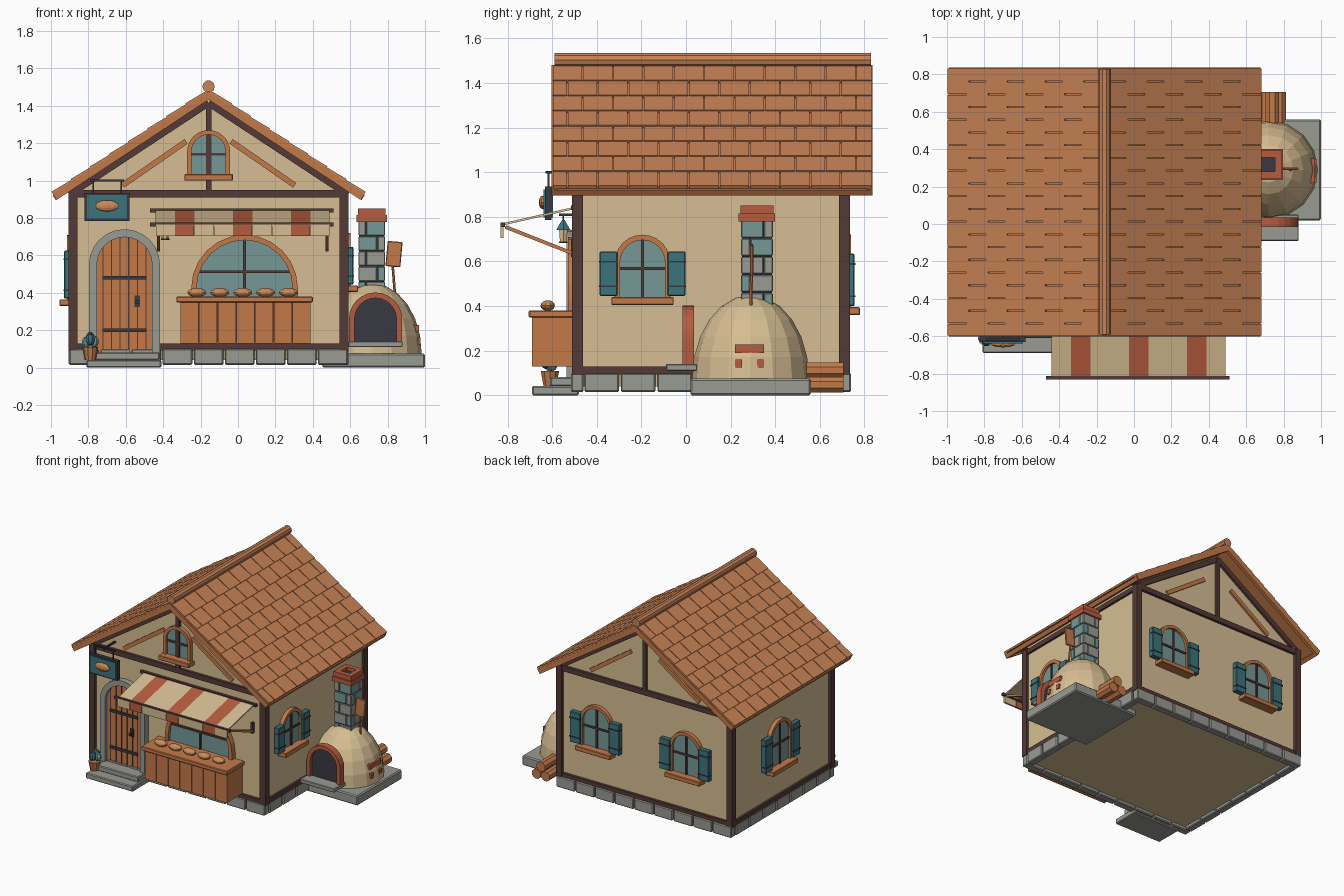
import bpy, bmesh, math
from mathutils import Matrix, Vector

if "Cube" in bpy.data.objects:
    bpy.data.objects.remove(bpy.data.objects["Cube"])

T = Matrix.Translation
I = Matrix.Identity(4)


def colour(name, r, g, b):
    m = bpy.data.materials.new(name)
    m.diffuse_color = [(c / 255 / 12.92 if c < 11 else ((c / 255 + .055) / 1.055) ** 2.4) for c in (r, g, b)] + [1]
    m.use_nodes = True
    m.node_tree.nodes["Principled BSDF"].inputs["Base Color"].default_value = m.diffuse_color
    return m


CREAM = colour("cream plaster", 214, 190, 147)
TIMBER = colour("dark timber", 82, 58, 53)
WOOD = colour("warm wood", 196, 122, 74)
TILE = colour("roof tile", 200, 130, 86)
BRICK = colour("red brick", 182, 92, 62)
STONE = colour("grey stone", 153, 155, 147)
TEAL = colour("teal paint", 60, 116, 124)
IRON = colour("dark iron", 56, 58, 64)
GLASS = colour("blue grey glass", 118, 152, 150)
BREAD = colour("baked bread", 204, 138, 88)


def make(name, bm, mat, M=I, bevel=0):
    bm.transform(M)
    bmesh.ops.recalc_face_normals(bm, faces=bm.faces)
    me = bpy.data.meshes.new(name)
    bm.to_mesh(me)
    bm.free()
    me.materials.append(mat)
    ob = bpy.data.objects.new(name, me)
    bpy.context.collection.objects.link(ob)
    if bevel:
        mod = ob.modifiers.new("bevel", 'BEVEL')
        mod.width, mod.segments = bevel, 1
    return ob


def boxes(name, mat, bounds, M=I, bevel=0):
    bm = bmesh.new()
    for x0, x1, y0, y1, z0, z1 in bounds:
        B = T(((x0 + x1) / 2, (y0 + y1) / 2, (z0 + z1) / 2)) @ Matrix.Diagonal((x1 - x0, y1 - y0, z1 - z0, 1))
        bmesh.ops.create_cube(bm, size=1, matrix=B)
    return make(name, bm, mat, M, bevel)


def box(name, mat, *b, M=I, bevel=0):
    return boxes(name, mat, [b], M, bevel)


def prism(name, mat, pts, y0, y1, M=I):
    bm = bmesh.new()
    f = bm.faces.new([bm.verts.new((x, y0, z)) for x, z in pts])
    ext = bmesh.ops.extrude_face_region(bm, geom=[f], use_keep_orig=True)
    bmesh.ops.translate(bm, vec=(0, y1 - y0, 0), verts=[v for v in ext['geom'] if isinstance(v, bmesh.types.BMVert)])
    return make(name, bm, mat, M)


def beam(name, mat, p0, p1, w, sides=4, taper=1):
    p0, p1 = Vector(p0), Vector(p1)
    r = w * .7071 if sides == 4 else w / 2
    bm = bmesh.new()
    bmesh.ops.create_cone(bm, cap_ends=True, segments=sides, radius1=r, radius2=r * taper, depth=(p1 - p0).length,
                          matrix=Matrix.Rotation(math.pi / sides, 4, 'Z'))
    return make(name, bm, mat, T((p0 + p1) / 2) @ (p1 - p0).to_track_quat('Z', 'Y').to_matrix().to_4x4())


def ball(name, mat, c, s, u=10, v=8):
    bm = bmesh.new()
    bmesh.ops.create_uvsphere(bm, u_segments=u, v_segments=v, radius=1)
    return make(name, bm, mat, T(c) @ Matrix.Diagonal((*s, 1)))


def arch(cx, z0, spring, r, n=12):
    arc = [(cx - r * math.cos(math.pi * i / n), spring + r * math.sin(math.pi * i / n)) for i in range(n + 1)]
    return [(cx - r, z0)] + arc + [(cx + r, z0)]


def band(cx, z0, spring, r0, r1):
    return arch(cx, z0, spring, r0) + arch(cx, z0, spring, r1)[::-1]


# House body with gables
CX, A = -.157, math.atan(.66)
prism("house_walls", CREAM, [(-.885, .04), (.572, .04), (.572, .966), (CX, 1.445), (-.885, .966)], -.49, .71)

# Foundation stones round the four sides
stones = []
for i in range(9):
    x = -.905 + i * 1.495 / 9
    for y in (-.515, .685):
        stones.append((x + .004, x + 1.495 / 9 - .004, y, y + .055, .015, .1))
for i in range(7):
    y = -.46 + i * 1.145 / 7
    for x in (-.905, .535):
        stones.append((x, x + .055, y + .004, y + 1.145 / 7 - .004, .015, .1))
boxes("foundation_stones", STONE, stones, bevel=.006)

# Timber frame
boxes("corner_posts", TIMBER, [(x, x + .047, y, y + .05, .09, .95) for x in (-.905, .543) for y in (-.512, .685)])
boxes("long_beams", TIMBER, [(-.9, .588, y, y + .04, z, z + h) for y in (-.51, .69) for z, h in ((.093, .035), (.91, .04))
                             if not (y < 0 and z < .5)] + [(-.42, .588, -.51, -.47, .093, .128), (-.9, -.79, -.51, -.47, .093, .128)])
boxes("side_beams", TIMBER, [(x, x + .04, -.5, .72, z, z + .037) for x in (-.902, .548) for z in (.093, .9)])
for y, label in ((-.49, "front"), (.71, "back")):
    box(label + "_king_post", TIMBER, CX - .015, CX + .015, y - .02, y + .02, .95, 1.41)
    for s in (-1, 1):
        beam(label + "_gable_rafter", TIMBER, (CX, y, 1.415), (CX + s * .745, y, .925), .036)
        beam(label + "_gable_brace", WOOD, (CX + s * .12, y, 1.21), (CX + s * .46, y, .975), .03)

# Roof: deck, staggered tiles, verge boards, eaves and ridge
for s in (-1, 1):
    M = T((CX, 0, 1.445)) @ Matrix.Diagonal((s, 1, 1, 1)) @ Matrix.Rotation(A, 4, 'Y')
    box("roof_deck", WOOD, -.01, .975, -.585, .825, 0, .025, M=M)
    for r in range(8):
        w = 1.43 / 10.5
        first = -.6 + w * (.5 if r % 2 else 1)
        cuts = [-.6] + [first + w * i for i in range(11) if first + w * i < .8] + [.835]
        row = M @ T((r * .1225 - .01, 0, .022)) @ Matrix.Rotation(-.045, 4, 'Y')
        boxes("roof_tile_row", TILE, [(0, .132, a + .003, b - .003, 0, .014) for a, b in zip(cuts, cuts[1:])], row)
    boxes("verge_boards", WOOD, [(-.022, .98, y, y + .025, -.01, .028) for y in (-.602, .812)], M)
    box("eaves_board", WOOD, .955, .985, -.59, .83, -.008, .022, M=M)
beam("ridge_roll", TILE, (CX, -.59, 1.503), (CX, .83, 1.503), .066, 10)


# Arched windows, drawn facing -y and turned to each wall
def window(name, M, base, spring, r, shut=0):
    ri = r - .024
    prism(name + "_glass", GLASS, arch(0, base, spring, ri + .004), -.012, .01, M)
    prism(name + "_frame", WOOD, band(0, base, spring, r, ri), -.03, .01, M)
    mid = (base + spring + ri) / 2
    boxes(name + "_bars", TIMBER, [(-.007, .007, -.02, 0, base, spring + ri), (-ri, ri, -.02, 0, mid - .007, mid + .007)], M)
    box(name + "_sill", WOOD, -r - .015, r + .015, -.07, .01, base - .035, base, M=M, bevel=.004)
    if shut:
        top = spring + .05
        for s in (-1, 1):
            a, b = sorted((s * (r - .012), s * (r + shut)))
            box(name + "_shutter", TEAL, a, b, -.045, -.005, base + .005, top, M=M, bevel=.004)
            boxes(name + "_shutter_straps", IRON, [(a - .002, b + .002, -.049, -.01, z, z + .008) for z in (base + .045, top - .05)], M)


def wall(x, y, deg):
    return T((x, y, 0)) @ Matrix.Rotation(math.radians(deg), 4, 'Z')


window("gable_window", wall(CX, -.49, 0), 1.035, 1.155, .115)
window("right_window", wall(.572, -.195, 90), .44, .595, .125, .067)
window("back_window_a", wall(.25, .71, 180), .395, .585, .135, .075)
window("back_window_b", wall(-.51, .71, 180), .395, .585, .135, .075)
window("left_window", wall(-.885, .15, 270), .365, .575, .135, .075)

# Shop window
prism("shop_glass", GLASS, arch(.035, .36, .425, .26, 16), -.505, -.48)
prism("shop_frame", WOOD, band(.035, .36, .425, .285, .257), -.53, -.48)
boxes("shop_bars", TIMBER, [(.028, .042, -.515, -.49, .37, .68), (-.21, .28, -.515, -.49, .505, .519)])

# Door with stone surround, planks, ironwork and steps
DX = -.607
prism("door_surround", STONE, band(DX, .08, .55, .19, .148), -.535, -.48)
prism("door_leaf", WOOD, arch(DX, .08, .55, .15), -.512, -.48)
boxes("door_seams", TIMBER, [(DX + d - .003, DX + d + .003, -.515, -.5, .08, .55 + math.sqrt(.148 ** 2 - d * d))
                             for d in (-.115, -.07, -.023, .023, .07, .115)])
boxes("door_straps", IRON, [(DX - .118, DX + .118, -.522, -.5, z, z + .02) for z in (.19, .47)])
box("door_plate", IRON, -.553, -.525, -.52, -.5, .325, .385)
beam("door_knob", IRON, (-.539, -.515, .35), (-.539, -.545, .35), .022, 8)
box("lower_step", STONE, -.81, -.41, -.69, -.48, 0, .042, bevel=.006)
box("upper_step", STONE, -.775, -.42, -.61, -.48, .04, .082, bevel=.006)

# Potted plant
beam("plant_pot", WOOD, (-.79, -.61, .04), (-.79, -.61, .11), .06, 10, 1.45)
for dx, dy, dz in ((-.022, 0, .135), (.022, .01, .14), (0, -.02, .15), (0, .02, .16)):
    ball("plant_leaves", GLASS if dx else TEAL, (-.79 + dx, -.61 + dy, dz), (.025, .025, .032), 7, 5)

# Hanging sign
box("sign_frame", IRON, -.82, -.58, -.632, -.602, .785, .935)
box("sign_board", TEAL, -.807, -.593, -.638, -.597, .798, .922)
ball("sign_loaf", BREAD, (-.7, -.642, .865), (.065, .018, .03))
beam("sign_bar", IRON, (-.79, -.617, 1), (-.61, -.617, 1), .01)
for x in (-.775, -.625):
    beam("sign_hanger", IRON, (x, -.617, .93), (x, -.617, 1), .008)
beam("sign_arm", IRON, (-.7, -.63, 1), (-.7, -.48, 1), .012)

# Striped awning with valance
for i in range(9):
    x, m = -.44 + i * .1033, BRICK if i % 3 == 1 else CREAM
    slope = Matrix.Rotation(math.atan2(.075, .33), 4, 'X')
    box("awning_stripe", m, x, x + .1033, -.335, 0, -.005, .005, M=T((0, -.49, .842)) @ slope)
    box("awning_valance", m, x + .001, x + .1023, -.832, -.818, .705, .765)
beam("awning_front_rail", TIMBER, (-.47, -.822, .765), (.51, -.822, .765), .02)
beam("awning_wall_rail", TIMBER, (-.47, -.505, .84), (.51, -.505, .84), .02)
for x in (-.425, .475):
    beam("awning_brace", WOOD, (x, -.81, .755), (x, -.505, .635), .016)
    box("awning_bracket", TIMBER, x - .008, x + .008, -.515, -.49, .62, .7)

# Lantern
beam("lantern_arm", IRON, (-.39, -.49, .81), (-.39, -.57, .81), .012)
beam("lantern_base", IRON, (-.39, -.55, .682), (-.39, -.55, .69), .045, 6)
beam("lantern_body", CREAM, (-.39, -.55, .69), (-.39, -.55, .745), .035, 6, 1.25)
beam("lantern_cap", TEAL, (-.39, -.55, .74), (-.39, -.55, .785), .075, 6, .2)
beam("lantern_hook", IRON, (-.39, -.55, .78), (-.39, -.55, .815), .008)

# Counter with loaves
box("counter_body", TIMBER, -.305, .385, -.68, -.5, .135, .35)
boxes("counter_boards", WOOD, [(-.31 + i * .1 + .002, -.21 + i * .1 - .002, -.69, -.5, .13, .35) for i in range(7)])
box("counter_top", WOOD, -.33, .4, -.705, -.49, .348, .38, bevel=.005)
for i in range(5):
    ball("loaf", BREAD, (-.22 + i * .1225, -.62, .402), (.053, .032, .024))

# Oven: slab, dome, mouth and ledge
OX, OY = .72, .29
box("oven_slab", STONE, .45, 1, .02, .56, 0, .075, bevel=.008)
bm = bmesh.new()
bmesh.ops.create_uvsphere(bm, u_segments=16, v_segments=12, radius=1)
bmesh.ops.delete(bm, geom=[v for v in bm.verts if v.co.z < -.01], context='VERTS')
make("oven_dome", bm, CREAM, T((OX, OY, .075)) @ Matrix.Diagonal((.262, .262, .375, 1)))
prism("oven_arch", BRICK, band(.735, .11, .26, .142, .112), -.015, .035)
prism("oven_mouth", IRON, arch(.735, .11, .26, .113), .005, .034)
box("oven_ledge", STONE, .59, .88, -.09, .05, .11, .14, bevel=.004)
boxes("oven_vent_bricks", BRICK, [(.88, .967, .22, .35, .19, .227), (.9, .977, .222, .25, .125, .16), (.9, .977, .32, .348, .125, .16)])

# Chimney of staggered stones with brick cap
PX, PY, H = .715, .318, .073
box("chimney_core", IRON, PX - .067, PX + .067, PY - .067, PY + .067, .38, .79)
sets = {0: [], 1: []}
for i in range(5):
    z, d = .38 + i * .081, .03 if i % 2 else -.03
    for j, (a, b) in enumerate(((-H, d), (d, H))):
        for k, (c, e) in enumerate(((-H, -d), (-d, H))):
            sets[(i + j * 2 + k) % 3 == 0].append((PX + a + .002, PX + b - .002, PY + c + .002, PY + e - .002, z + .002, z + .079))
boxes("chimney_stones", STONE, sets[0], bevel=.004)
boxes("chimney_blue_stones", GLASS, sets[1], bevel=.004)
for h, z0, z1 in ((.082, .78, .815), (.074, .815, .852)):
    boxes("chimney_cap", BRICK, [(PX - h, PX + h, PY + s * (h - .018) - .018, PY + s * (h - .018) + .018, z0, z1) for s in (-1, 1)]
          + [(PX + s * (h - .018) - .018, PX + s * (h - .018) + .018, PY - h + .036, PY + h - .036, z0, z1) for s in (-1, 1)])
box("chimney_flue", IRON, PX - .05, PX + .05, PY - .05, PY + .05, .78, .825)

# Bread peel leaning by the chimney
beam("peel_handle", WOOD, (.84, .29, .38), (.825, .295, .57), .014, 6)
box("peel_blade", WOOD, -.04, .04, -.007, .007, 0, .135, M=T((.828, .295, .54)) @ Matrix.Rotation(.09, 4, 'Y'), bevel=.004)

# Firewood
for x, z in ((.7, .048), (.778, .048), (.739, .113)):
    beam("log", WOOD, (x, .54, z), (x, .705, z), .076, 8)
